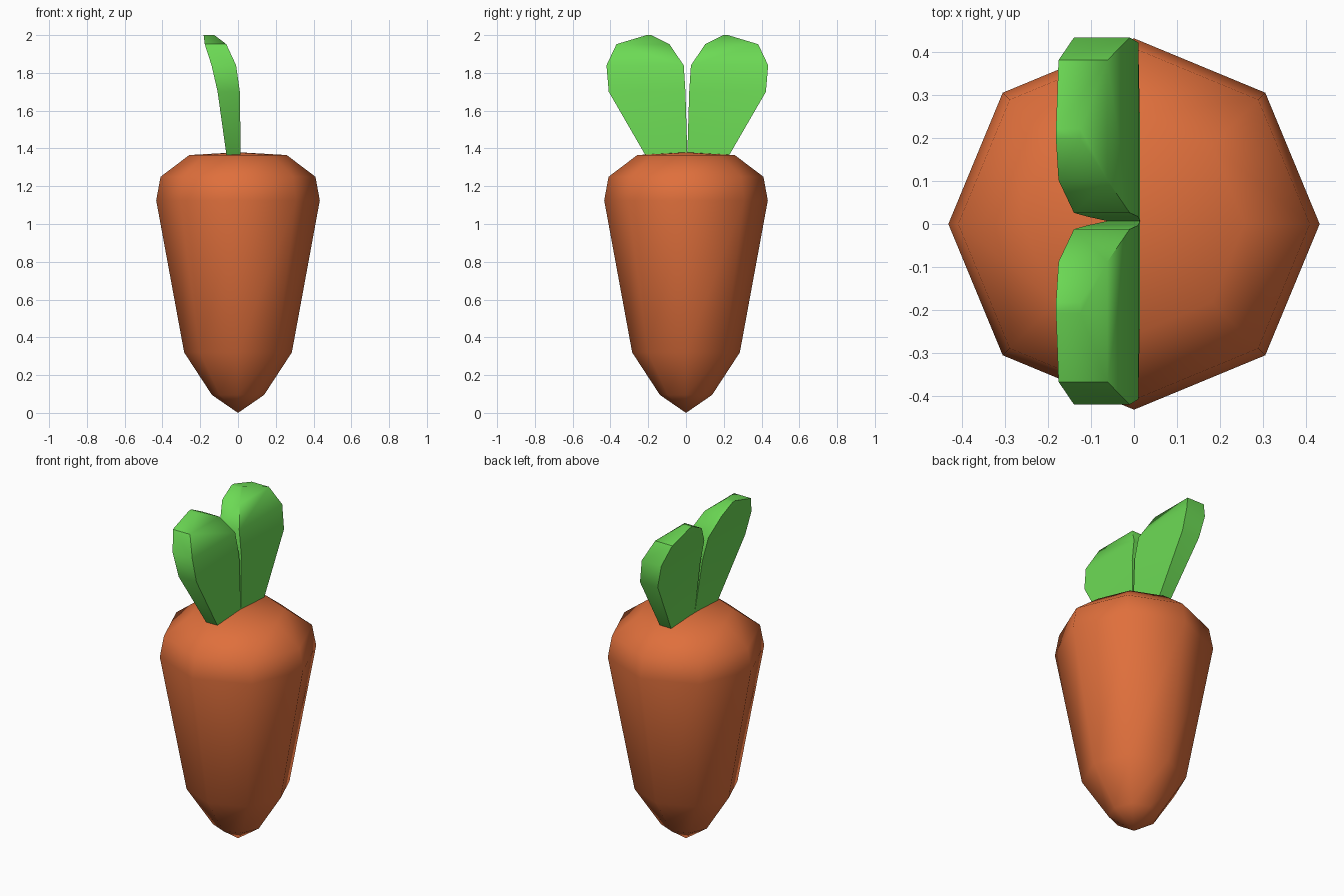
import bpy, bmesh, math

if "Cube" in bpy.data.objects:
    bpy.data.objects.remove(bpy.data.objects["Cube"])


def make_object(name, rings, color, angle, start=None, end=None):
    """Skin a list of closed rings, ending in a point or a flat cap."""
    bm = bmesh.new()
    loops = [[bm.verts.new(p) for p in ring] for ring in rings]
    n = len(loops[0])
    for a, b in zip(loops, loops[1:]):
        for i in range(n):
            j = (i + 1) % n
            bm.faces.new((a[i], a[j], b[j], b[i]))
    for loop, tip in ((loops[0], start), (loops[-1], end)):
        if tip is None:
            bm.faces.new(loop)
        else:
            v = bm.verts.new(tip)
            for i in range(n):
                bm.faces.new((loop[i], loop[(i + 1) % n], v))
    bmesh.ops.recalc_face_normals(bm, faces=bm.faces)
    mesh = bpy.data.meshes.new(name)
    bm.to_mesh(mesh)
    bm.free()
    obj = bpy.data.objects.new(name, mesh)
    bpy.context.collection.objects.link(obj)
    mesh.materials.append(color)
    bpy.ops.object.select_all(action='DESELECT')
    obj.select_set(True)
    bpy.context.view_layer.objects.active = obj
    bpy.ops.object.shade_smooth_by_angle(angle=math.radians(angle))
    return obj


def material(name, rgb):
    mat = bpy.data.materials.new(name)
    mat.diffuse_color = (*rgb, 1)
    mat.use_nodes = True
    mat.node_tree.nodes["Principled BSDF"].inputs["Base Color"].default_value = mat.diffuse_color
    return mat


orange = material("orange", (0.74, 0.16, 0.045))
green = material("green", (0.15, 0.70, 0.09))

# Root: eight-sided tapered body (radius, height)
profile = [(0.138, 0.095), (0.285, 0.32), (0.433, 1.125), (0.41, 1.25), (0.258, 1.365)]
rings = [[(r * math.cos(k * math.pi / 4), r * math.sin(k * math.pi / 4), z)
          for k in range(8)] for r, z in profile]
make_object("carrot_root", rings, orange, 60, (0, 0, 0), (0, 0, 1.38))

# Leaves: rows of (height, inner y, outer y, front x, back x), curling backwards
rows = [
    (1.28, 0.000, 0.170, 0.015, -0.050),
    (1.37, 0.000, 0.225, 0.014, -0.062),
    (1.70, 0.010, 0.416, 0.010, -0.108),
    (1.84, 0.019, 0.428, -0.010, -0.140),
    (1.952, 0.095, 0.375, -0.062, -0.176),
    (2.00, 0.190, 0.215, -0.125, -0.182),
]
for name, side in (("leaf_front", -1), ("leaf_back", 1)):
    rings = []
    for z, inner, outer, front, back in rows:
        rings.append([(x, 0.007 + side * y, z) for x, y in
                      ((front, inner), (front, outer), (back, outer), (back, inner))])
    make_object(name, rings, green, 45)
